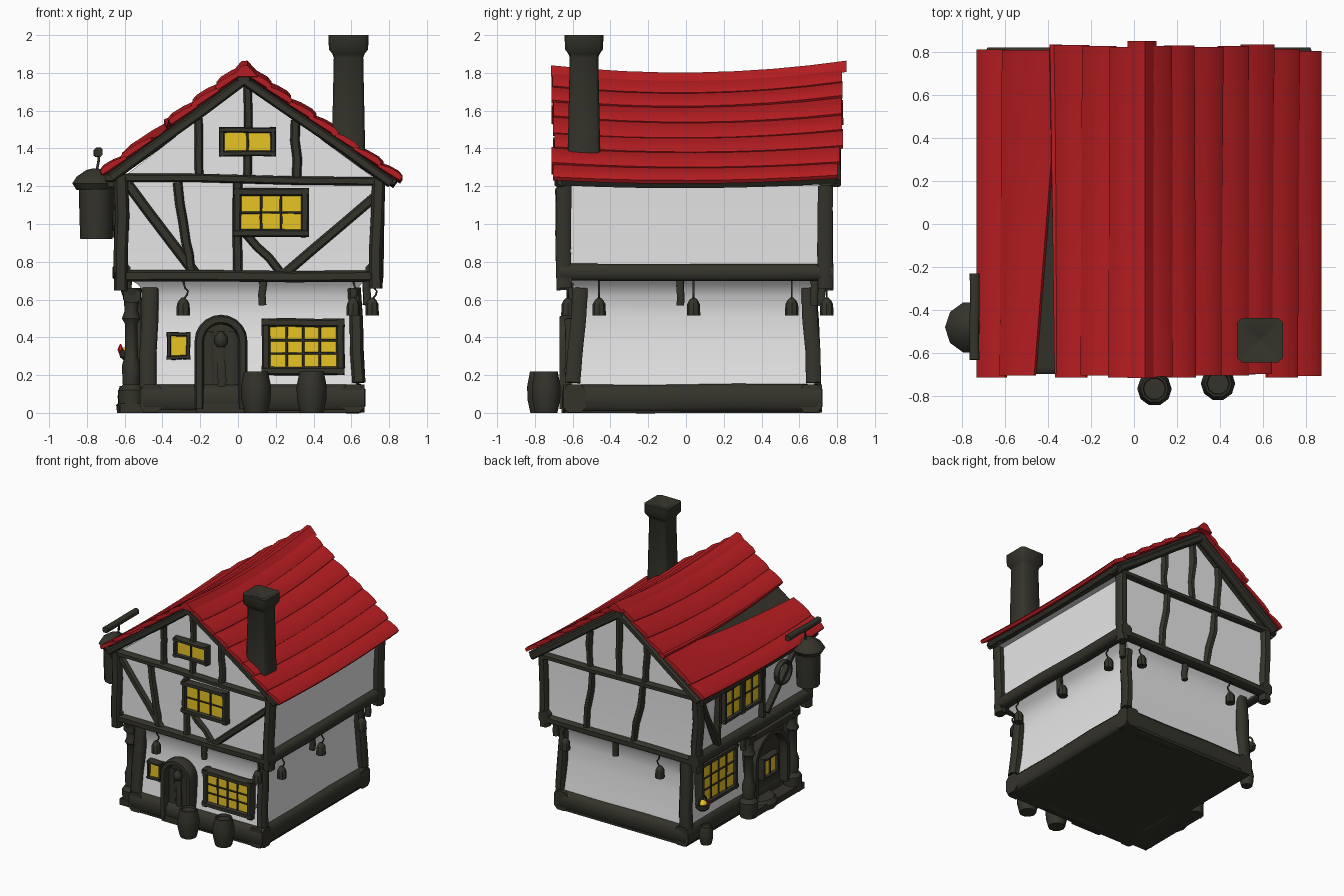
import bpy, bmesh, math, random
from mathutils import Vector as V

if "Cube" in bpy.data.objects:
    bpy.data.objects.remove(bpy.data.objects["Cube"])

random.seed(4)


def mat(name, col):
    m = bpy.data.materials.new(name)
    m.diffuse_color = (*col, 1)
    m.use_nodes = True
    m.node_tree.nodes["Principled BSDF"].inputs["Base Color"].default_value = m.diffuse_color
    return m


WOOD = mat("dark wood", (0.034, 0.033, 0.024))
RED = mat("red roof", (0.47, 0.012, 0.015))
WHITE = mat("white plaster", (0.82, 0.82, 0.82))
GLOW = mat("yellow glass", (0.82, 0.56, 0.018))
FRONT, BACK, LEFT, RIGHT = V((0, -1, 0)), V((0, 1, 0)), V((-1, 0, 0)), V((1, 0, 0))
UP = V((0, 0, 1))


def make(name, verts, faces, m, angle=40):
    me = bpy.data.meshes.new(name)
    me.from_pydata([tuple(v) for v in verts], [], faces)
    bm = bmesh.new()
    bm.from_mesh(me)
    bmesh.ops.recalc_face_normals(bm, faces=bm.faces)
    bm.to_mesh(me)
    bm.free()
    me.materials.append(m)
    ob = bpy.data.objects.new(name, me)
    bpy.context.collection.objects.link(ob)
    bpy.ops.object.select_all(action='DESELECT')
    ob.select_set(True)
    bpy.context.view_layer.objects.active = ob
    bpy.ops.object.shade_smooth_by_angle(angle=math.radians(angle))
    return ob


def loft(name, rings, m, angle=40):
    """Skin a list of equal-length rings and cap both ends."""
    n, verts = len(rings[0]), [v for r in rings for v in r]
    faces = [(k * n + i, k * n + (i + 1) % n, (k + 1) * n + (i + 1) % n, (k + 1) * n + i)
             for k in range(len(rings) - 1) for i in range(n)]
    faces += [tuple(range(n)), tuple(range(len(verts) - n, len(verts)))]
    return make(name, verts, faces, m, angle)


OCT = [(1, .55), (.6, 1), (-.6, 1), (-1, .55), (-1, -.55), (-.6, -1), (.6, -1), (1, -.55)]


def beam(name, pts, n, w, d, m=WOOD, wob=.006):
    """Chamfered, slightly crooked timber along a path; w across the wall, d along n."""
    pts = [V(p) for p in pts]
    if len(pts) == 2:
        pts = [pts[0].lerp(pts[1], t / 3) for t in range(4)]
        for p in pts[1:3]:
            p += V([random.uniform(-wob, wob) for _ in range(3)])
    rings = []
    for i, p in enumerate(pts):
        t = (pts[min(i + 1, len(pts) - 1)] - pts[max(i - 1, 0)]).normalized()
        s = t.cross(n).normalized()
        b = s.cross(t)
        rings.append([p + s * (w / 2 * x) + b * (d / 2 * y) for x, y in OCT])
    return loft(name, rings, m, 50)


def box(name, a, b, m):
    ring = lambda z: [(a[0], a[1], z), (b[0], a[1], z), (b[0], b[1], z), (a[0], b[1], z)]
    return loft(name, [ring(a[2]), ring(b[2])], m)


def lathe(name, x, y, prof, segs=12, m=WOOD):
    return loft(name, [[(x + r * math.cos(i * math.tau / segs), y + r * math.sin(i * math.tau / segs), z)
                        for i in range(segs)] for r, z in prof], m)


def window(name, c, n, w, h, cols, rows, f=.04):
    c, u = V(c), UP.cross(n)
    at = lambda a, b, o=0: c + u * a + UP * b + n * o
    loft(name + "_glass", [[at(sx * (w - f) / 2, sz * (h - f) / 2, o)
                            for sx, sz in ((-1, -1), (1, -1), (1, 1), (-1, 1))] for o in (-.04, .018)], GLOW)
    for s in (-1, 1):
        beam(name + "_jamb", [at(s * (w - f) / 2, -h / 2), at(s * (w - f) / 2, h / 2)], n, f, .07, wob=.002)
        beam(name + "_rail", [at(-w / 2, s * (h - f) / 2), at(w / 2, s * (h - f) / 2)], n, f, .075, wob=.002)
    for i in range(1, cols):
        a = (i / cols - .5) * (w - 2 * f)
        beam(name + "_bar", [at(a, -h / 2 + f, .016), at(a, h / 2 - f, .016)], n, .013, .022, wob=.001)
    for i in range(1, rows):
        b = (i / rows - .5) * (h - 2 * f)
        beam(name + "_bar", [at(-w / 2 + f, b, .016), at(w / 2 - f, b, .016)], n, .012, .022, wob=.001)


# plastered walls with a coved overhang, and the gable prism
WALL = [(.05, -.5, .64, -.62, .69), (.2, -.49, .62, -.6, .675), (.38, -.47, .6, -.572, .652),
        (.52, -.465, .6, -.56, .65), (.62, -.48, .615, -.568, .662), (.68, -.53, .65, -.595, .695),
        (.73, -.61, .715, -.64, .74), (.95, -.615, .72, -.64, .735), (1.24, -.63, .735, -.645, .74)]
loft("walls", [[(x0, y0, z), (x1, y0, z), (x1, y1, z), (x0, y1, z)] for z, x0, x1, y0, y1 in WALL], WHITE)
loft("gable", [[(-.67, y, 1.2), (.78, y, 1.2), (.035, y, 1.745)] for y in (-.635, .735)], WHITE)

# foundation
box("floor_slab", (-.5, -.64, 0), (.65, .71, .1), WOOD)
beam("base_front", [(-.5, -.59, .076), (.67, -.59, .076)], FRONT, .15, .12)
beam("base_back", [(-.5, .66, .076), (.67, .66, .076)], BACK, .15, .12)
beam("base_right", [(.61, -.65, .076), (.61, .72, .076)], RIGHT, .15, .12)
beam("base_left", [(-.46, -.65, .076), (-.46, .72, .076)], LEFT, .15, .12)

# ring of beams at the overhang and at the eaves
for y, n in ((-.64, FRONT), (.74, BACK)):
    beam("floor_beam", [(-.65, y, .725), (.76, y, .725)], n, .06, .08)
    beam("eave_beam", [(-.7, y, 1.245), (.82, y, 1.225)], n, .045, .08)
for x, n in ((-.615, LEFT), (.72, RIGHT)):
    beam("side_beam", [(x, -.67, .745), (x, .78, .745)], n, .09, .09)
beam("left_eave_beam", [(-.66, -.66, 1.225), (-.66, .76, 1.225)], LEFT, .06, .06)

# corner posts, lower and upper
for y0, y1, n in ((-.6, -.56, FRONT), (.675, .65, BACK)):
    beam("lower_post_left", [(-.475, y0, .13), (-.465, y1, .66)], n, .09, .08)
    beam("lower_post_right", [(.64, y0, .16), (.615, y1, .66)], n, .07, .08)
for y, n in ((-.645, FRONT), (.74, BACK)):
    beam("upper_post_left", [(-.62, y, .65), (-.62, y, 1.25)], n, .075, .08, wob=.008)
    beam("upper_post_right", [(.73, y, .66), (.745, y, 1.23)], n, .07, .08, wob=.008)

# front timbers, given as x0, z0, x1, z1, width
for x0, z0, x1, z1, w in ((-.59, 1.22, -.22, .73, .055), (-.32, 1.22, -.275, .9, .05), (-.275, .9, -.24, .73, .05),
                          (.0, .74, .0, 1.22, .05), (.72, 1.14, .24, .73, .05), (.04, .95, .22, .75, .045),
                          (-.205, 1.24, -.21, 1.56, .045), (.05, 1.24, .05, 1.74, .045), (.31, 1.24, .305, 1.55, .05)):
    beam("front_timber", [(x0, -.64, z0), (x1, -.64, z1)], FRONT, w, .06)
# back timbers
for x0, x1, z0, z1 in ((.36, .31, .74, 1.22), (-.06, -.14, .74, 1.22), (.33, .33, 1.23, 1.53),
                       (.07, .07, 1.23, 1.72), (-.16, -.17, 1.23, 1.6)):
    beam("back_timber", [(x0, .738, z0), (x1, .738, z1)], BACK, .045, .06, wob=.012)
# left timbers
for y0, z0, y1, z1 in ((.7, 1.2, .5, .78), (.5, .78, .5, 1.22), (-.07, .78, -.07, 1.22), (-.12, .8, -.5, 1.2)):
    beam("left_timber", [(-.62, y0, z0), (-.625, y1, z1)], LEFT, .045, .06)
# brackets below the overhang
for x, y, n in ((.13, -.61, RIGHT), (.12, .72, RIGHT), (.68, -.03, FRONT), (.68, .68, FRONT), (-.58, .1, FRONT)):
    beam("bracket", [(x, y, .72), (x, y, .57)], n, .04, .04)

# roof: dark under-slabs, rafters, overlapping red courses and a sagging ridge
RIDGE = V((.03, 0, 1.815))
sag = lambda y: .052 * ((y + .03) / .8) ** 2 - .038
for side, eave, count, out in (("left", V((-.72, 0, 1.265)), 6, V((-.59, 0, .81))),
                               ("right", V((.86, 0, 1.235)), 7, V((.57, 0, .82)))):
    run = eave - RIDGE
    lo, hi = RIDGE - out * .045, RIDGE - out * .012
    loft(side + "_roof_slab", [[p + V((0, y, s)) for p, s in ((lo, sag(y)), (hi, sag(y)), (hi + run * .985, sag(y) * .45),
                                                              (lo + run * .985, sag(y) * .45))]
                               for y in [-.66 + 1.46 * k / 8 for k in range(9)]], WOOD)
    for y in (-.665, .79):
        a = RIDGE - out * .045 + V((0, y, 0))
        beam(side + "_rafter", [a, a + run * .97], FRONT, .05, .06)
    for i in range(count):
        j = [random.uniform(-.01, .01) for _ in range(4)]
        top = [i / count + j[0], i / count + j[1]]           # front, back
        bot = [(i + 1.1) / count + j[2], (i + 1.1) / count + j[3]]
        if i == count - 1:
            bot = [1, 1]
        if side == "left" and i == 3:                          # slipped course leaves a wedge gap
            bot = [.515, .55]
        if side == "left" and i == 4:
            top = [.655, .495]
        y0 = -.705 + random.uniform(-.01, .01)
        y1 = (.808 if i >= count - 2 else .828) + random.uniform(-.008, .008)
        rings = []
        for k in range(9):
            t = k / 8
            y = y0 + (y1 - y0) * t
            u0, u1 = top[0] + (top[1] - top[0]) * t, bot[0] + (bot[1] - bot[0]) * t
            base = V((0, y, sag(y) * (1 - .6 * i / count)))
            p, q = RIDGE + run * u0 + base, RIDGE + run * u1 + base
            rings.append([p - out * .012, p + out * .004, p.lerp(q, .4) + out * .02, p.lerp(q, .8) + out * .026,
                          q + out * .018, q - out * .004])
        loft(side + "_roof_course", rings, RED, 45)
# low pointed ridge cap
loft("ridge_cap", [[(.03 + x, y, 1.81 + sag(y) + z) for x, z in ((-.06, -.03), (-.012, .027), (.02, .03), (.075, -.03))]
                   for y in [-.715 + 1.565 * k / 8 for k in range(9)]], RED, 50)

# chimney with a flared, sunken top
CH = [(.088, 1.3), (.086, 1.5), (.078, 1.88), (.085, 1.9), (.104, 1.925), (.106, 2.0), (.08, 2.0), (.01, 1.965)]
loft("chimney", [[(.585 + sx * r, -.54 + sy * r * .97, z) for sx, sy in
                  ((-1, -.8), (-.8, -1), (.8, -1), (1, -.8), (1, .8), (.8, 1), (-.8, 1), (-1, .8))]
                 for r, z in CH], WOOD, 50)

# windows
window("gable_window", (.05, -.65, 1.435), FRONT, .3, .155, 2, 1, .03)
window("upper_window", (.175, -.655, 1.06), FRONT, .4, .26, 3, 2, .042)
window("lower_window", (.345, -.605, .35), FRONT, .44, .3, 4, 3, .045)
window("small_window", (-.315, -.59, .355), FRONT, .125, .145, 1, 1, .022)
for y in (.34, .1):
    window("left_upper_window", (-.635, y, 1.07), LEFT, .25, .28, 2, 2, .035)
window("left_lower_window", (-.5, .33, .43), LEFT, .47, .36, 4, 3)
window("porch_window", (-.53, -.28, .29), LEFT, .2, .17, 2, 1, .025)


def arch(name, c, n, r, spring, w, d):
    u = UP.cross(n)
    pts = [V(c) - u * r, V(c) - u * r + UP * spring * .5]
    pts += [V(c) + UP * spring + u * (-r * math.cos(a * math.pi / 10)) + UP * (r * math.sin(a * math.pi / 10))
            for a in range(11)]
    pts += [V(c) + u * r + UP * spring * .5, V(c) + u * r]
    beam(name, pts, n, w, d)
    return pts


# front door: arch, recessed leaf, planks and a hanging lamp
pts = arch("door_arch", (-.09, -.62, .02), FRONT, .115, .36, .05, .1)
loft("door_leaf", [[p + V((0, o, 0)) for p in pts] for o in (.0, .06)], WOOD)
for x in (-.15, -.09, -.03):
    beam("door_plank", [(x, -.622, .05), (x, -.622, .43)], FRONT, .045, .02)
lathe("door_lamp", -.09, -.635, [(.02, .35), (.035, .37), (.035, .4), (.01, .43)], 8)
box("door_step", (-.22, -.66, 0), (.04, -.6, .05), WOOD)

# left porch: dark panel, arch, columns, slab and round step
box("porch_panel", (-.515, -.5, .08), (-.45, -.05, .6), WOOD)
arch("porch_arch", (-.54, -.275, .1), LEFT, .2, .26, .05, .08)
COL = [(.065, 0), (.07, .12), (.045, .15), (.05, .25), (.035, .3), (.032, .47), (.05, .5), (.035, .54), (.04, .6), (.06, .66)]
for y in (-.545, .01):
    lathe("porch_column", -.565, y, COL, 10)
beam("porch_lintel", [(-.56, -.59, .62), (-.56, .05, .62)], LEFT, .07, .09)
box("porch_slab", (-.625, -.61, 0), (-.45, .04, .05), WOOD)
lathe("round_step", -.5, -.2, [(.14, 0), (.145, .04), (.12, .07)], 14)

# fire basket by the back left corner: bowl, glow, handle and a red tip
lathe("basket_bowl", -.575, .61, [(.025, .275), (.05, .295), (.056, .33), (.04, .33)], 10)
lathe("basket_glow", -.575, .61, [(.038, .325), (.03, .345), (.008, .36)], 8, GLOW)
beam("basket_handle", [(-.575, .61 + .05 * math.cos(a * math.pi / 6), .33 + .06 * math.sin(a * math.pi / 6))
                       for a in range(7)], LEFT, .012, .012)
lathe("basket_tip", -.622, .6, [(.006, .31), (.016, .335), (.003, .365)], 6, RED)

# barrels
for x, y, s in ((.095, -.765, 1), (.39, -.74, 1), (-.585, .58, .65)):
    lathe("barrel", x, y, [(r * s, z * s) for r, z in ((.062, 0), (.078, .07), (.08, .14), (.064, .22), (.054, .22), (.05, .205))], 10)

# hanging lanterns on curled hooks
for x, y in ((-.29, -.625), (.61, -.625), (.71, -.46), (.71, .04), (.71, .56), (.55, .745), (-.29, .745)):
    lathe("lantern", x, y, [(.036, .515), (.034, .575), (.022, .598), (.008, .61)], 8)
    beam("lantern_hook", [(x, y, .6), (x + .02, y, .625), (x + .025, y, .645), (x + .01, y, .66), (x, y, .7)], FRONT, .01, .01)

# side turret cask with cap, hoist bar and wall ring
lathe("turret_cask", -.75, -.48, [(.085, .92), (.09, 1.05), (.092, 1.2)], 12)
lathe("turret_cap", -.755, -.48, [(.1, 1.18), (.122, 1.215), (.1, 1.25), (.05, 1.285), (.01, 1.295)], 10)
beam("hoist_bar", [(-.74, -.63, 1.38), (-.74, -.23, 1.38)], LEFT, .045, .045)
beam("hoist_post", [(-.74, -.46, 1.26), (-.74, -.46, 1.38)], FRONT, .014, .014)
beam("wall_ring", [(-.655, -.3 + .085 * math.cos(a * math.tau / 14), 1.06 + .085 * math.sin(a * math.tau / 14))
                   for a in range(15)], LEFT, .025, .04)
